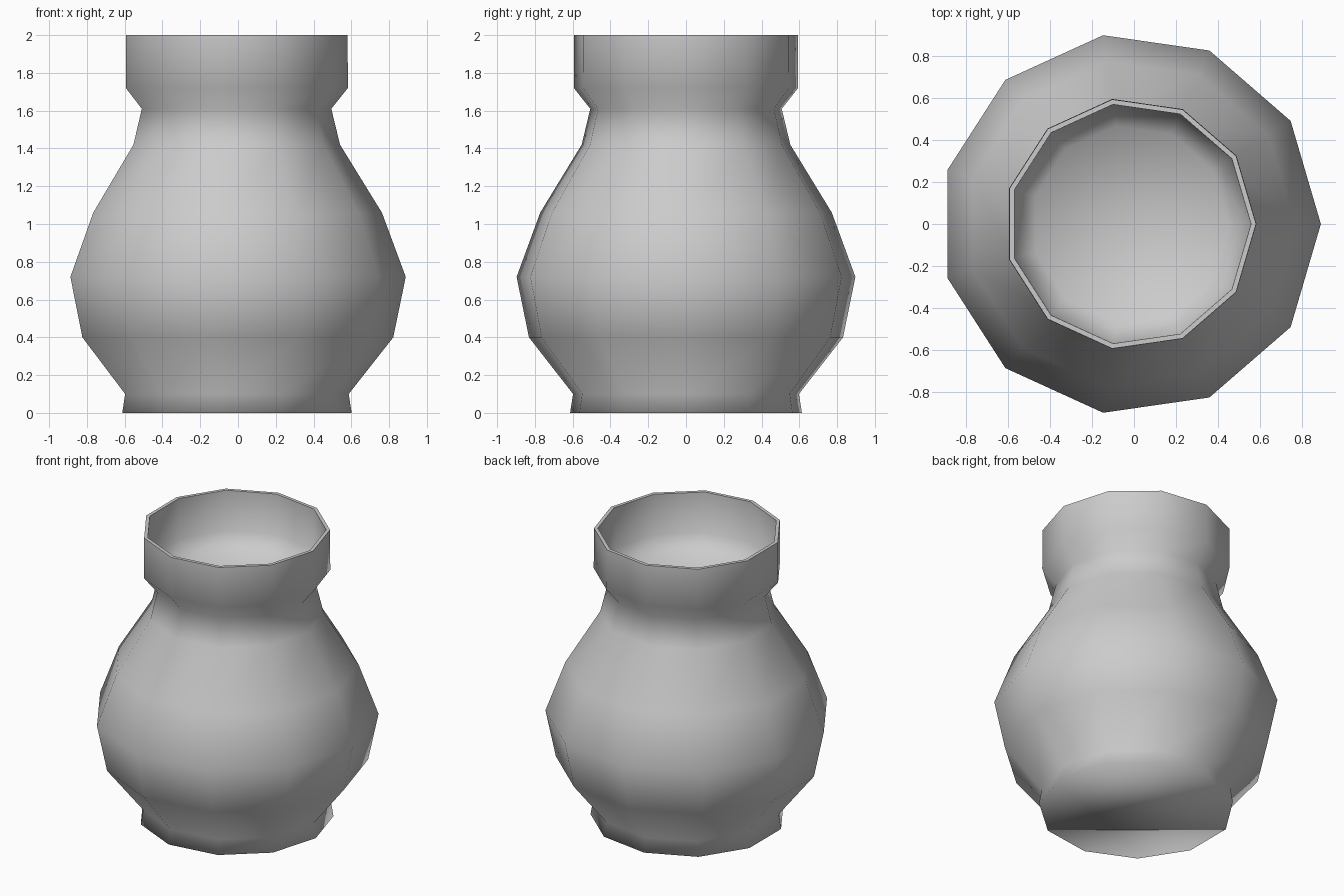
import bpy, bmesh, math

cube = bpy.data.objects.get("Cube")
if cube:
    bpy.data.objects.remove(cube, do_unlink=True)

SIDES = 11
SHIFT = -0.018  # centres the odd-sided outline on x

clay = bpy.data.materials.new("grey clay")
clay.use_nodes = True
grey = (0.6, 0.6, 0.6, 1)
clay.diffuse_color = grey
clay.node_tree.nodes["Principled BSDF"].inputs["Base Color"].default_value = grey

# Radius and height: outer wall from foot to rim, then down into the mouth
outer = [(0.62, 0), (0.604, 0.1), (0.84, 0.4), (0.906, 0.72), (0.78, 1.06),
         (0.558, 1.42), (0.512, 1.61), (0.60, 1.72), (0.598, 2)]
inner = [(0.574, 2), (0.57, 1.72), (0.47, 1.61)]

bm = bmesh.new()


def ring(r, z):
    step = math.tau / SIDES
    return [bm.verts.new((r * math.cos(i * step) + SHIFT, r * math.sin(i * step), z))
            for i in range(SIDES)]


rings = [ring(r, z) for r, z in outer + inner]

# Walls
for low, high in zip(rings, rings[1:]):
    for i in range(SIDES):
        j = (i + 1) % SIDES
        bm.faces.new((low[i], low[j], high[j], high[i]))

# Foot and floor of the mouth
bm.faces.new(list(reversed(rings[0])))
centre = bm.verts.new((SHIFT, 0, 1.58))
for i in range(SIDES):
    bm.faces.new((rings[-1][i], rings[-1][(i + 1) % SIDES], centre))

bmesh.ops.recalc_face_normals(bm, faces=bm.faces)
for face in bm.faces:
    face.smooth = True

# Crisp rim
for edge in bm.edges:
    if all(v.co.z > 1.99 for v in edge.verts):
        edge.smooth = False

mesh = bpy.data.meshes.new("vase")
bm.to_mesh(mesh)
bm.free()
mesh.materials.append(clay)
vase = bpy.data.objects.new("vase", mesh)
bpy.context.collection.objects.link(vase)
